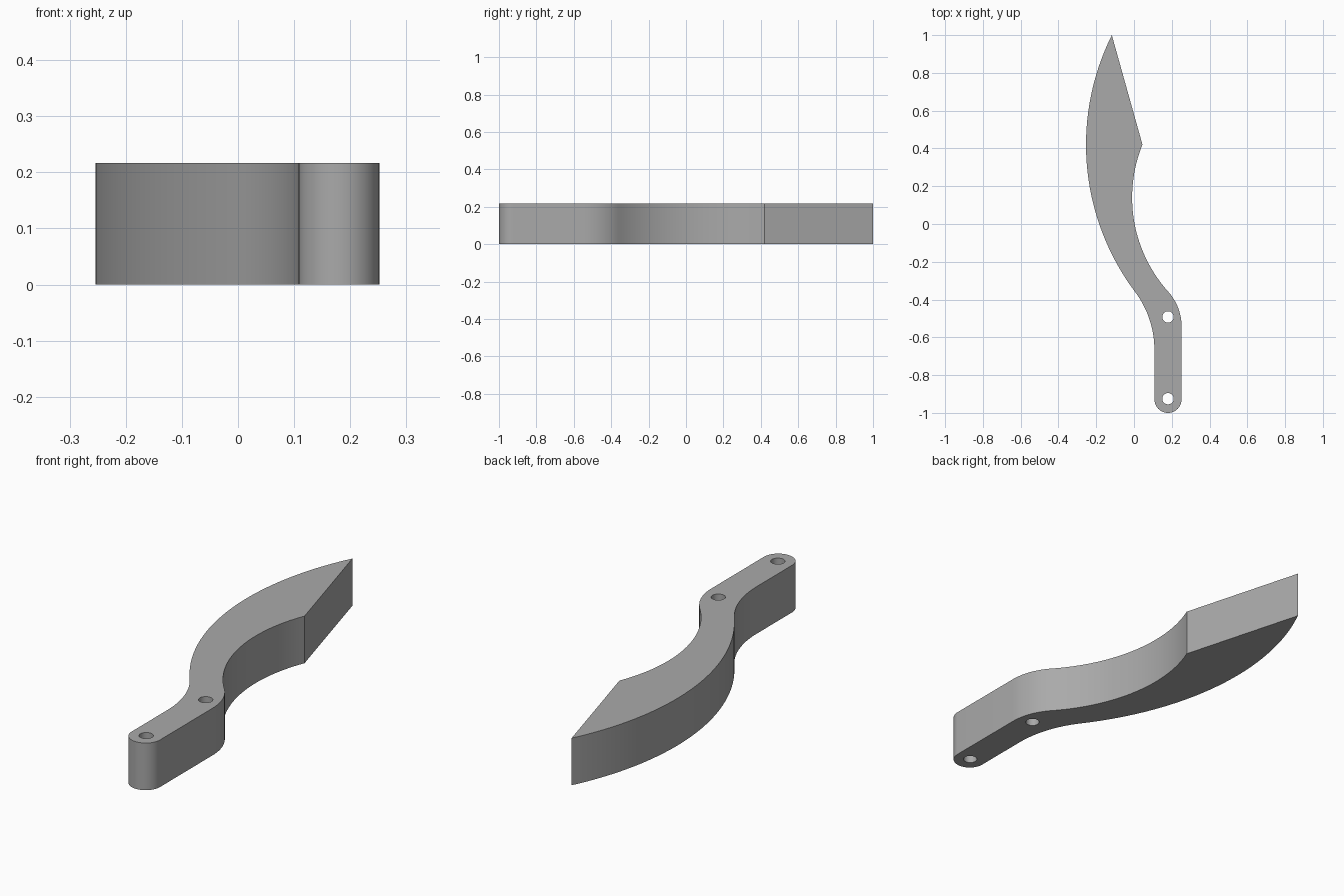
import bpy, bmesh
from math import radians, cos, sin

cube = bpy.data.objects.get("Cube")
if cube:
    bpy.data.objects.remove(cube, do_unlink=True)

HEIGHT = 0.217


def arc(cx, cy, r, start, end, steps):
    """Points on a circular arc, angles in degrees."""
    angles = [radians(start + (end - start) * i / steps) for i in range(steps + 1)]
    return [(cx + r * cos(a), cy + r * sin(a)) for a in angles]


# Outline of the curved blade and its straight handle, from tangent arcs
outline = (
    arc(1.046, 0.42, 1.3, 153.5, 216.9, 40)         # long outer edge
    + arc(-0.402, -0.666, 0.51, 36.9, 0, 16)[1:]    # neck, outer side
    + arc(0.18, -0.928, 0.072, 180, 360, 24)        # rounded handle end
    + arc(-0.024, -0.543, 0.276, 0, 42, 16)         # neck, inner side
    + arc(0.735, 0.14, 0.745, 222, 157.9, 32)[1:]   # inner hollow edge
)

# Two round bolt holes through the handle
holes = [arc(0.18, y, 0.03, 0, 360, 32)[:-1] for y in (-0.492, -0.925)]

# Fill the profile around the holes, then extrude it
bm = bmesh.new()
edges = []
for loop in [outline] + holes:
    verts = [bm.verts.new((x, y, 0)) for x, y in loop]
    edges += [bm.edges.new((v, verts[i - 1])) for i, v in enumerate(verts)]
bmesh.ops.triangle_fill(bm, edges=edges, use_beauty=True, normal=(0, 0, 1))
result = bmesh.ops.extrude_face_region(bm, geom=bm.faces[:], use_keep_orig=True)
top = [g for g in result["geom"] if isinstance(g, bmesh.types.BMVert)]
bmesh.ops.translate(bm, verts=top, vec=(0, 0, HEIGHT))
bmesh.ops.recalc_face_normals(bm, faces=bm.faces[:])
mesh = bpy.data.meshes.new("curved_blade_arm")
bm.to_mesh(mesh)
bm.free()

# Plain grey material
grey = bpy.data.materials.new("plain_grey")
grey.use_nodes = True
colour = (0.4, 0.4, 0.4, 1)
grey.diffuse_color = colour
grey.node_tree.nodes["Principled BSDF"].inputs["Base Color"].default_value = colour
mesh.materials.append(grey)

arm = bpy.data.objects.new("curved_blade_arm", mesh)
bpy.context.collection.objects.link(arm)
bpy.ops.object.select_all(action="DESELECT")
arm.select_set(True)
bpy.context.view_layer.objects.active = arm
bpy.ops.object.shade_smooth_by_angle(angle=radians(30))
